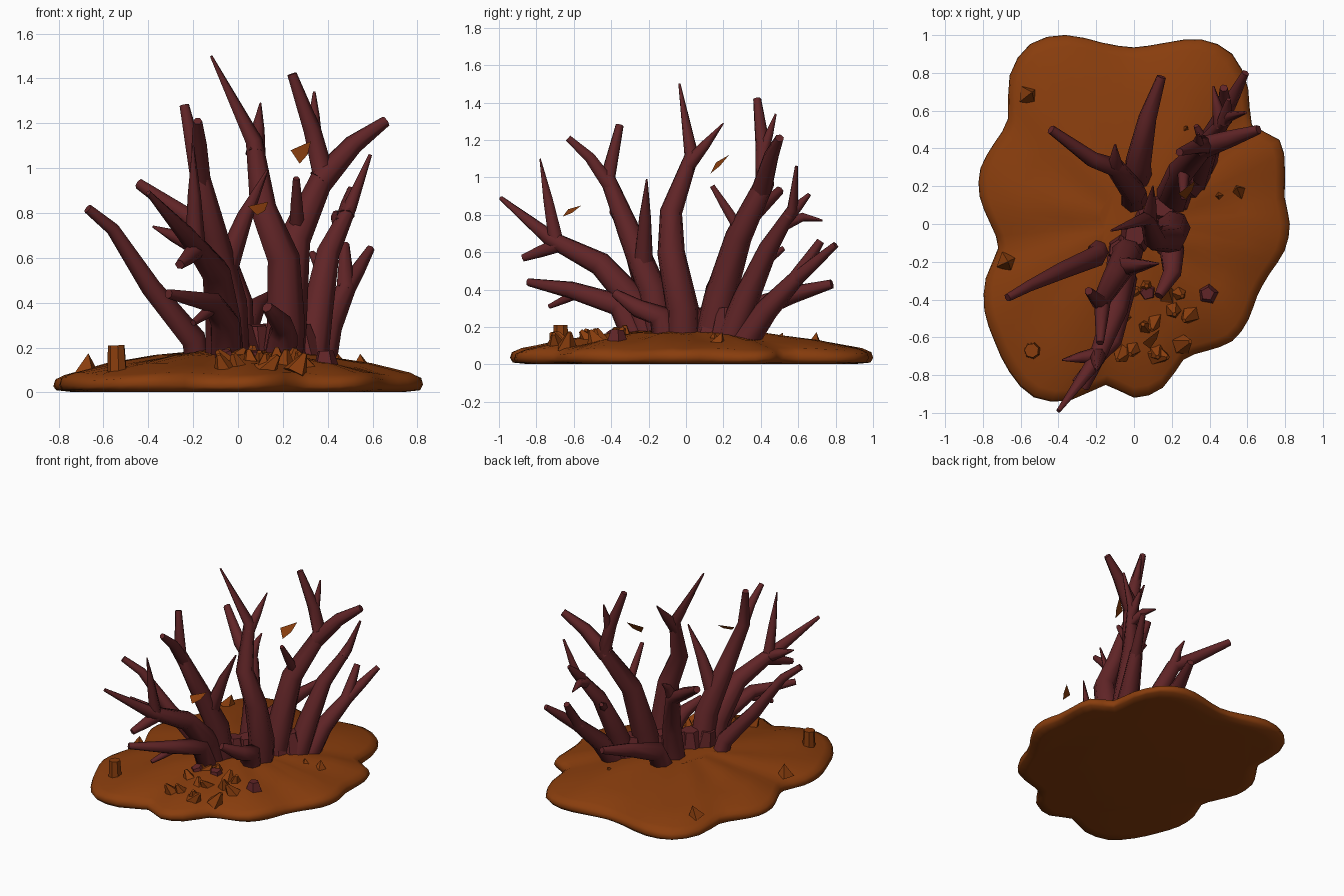
import bpy, bmesh, math, random
from mathutils import Vector, Matrix

if "Cube" in bpy.data.objects:
    bpy.data.objects.remove(bpy.data.objects["Cube"])
random.seed(4)


def material(name, rgb):
    m = bpy.data.materials.new(name)
    m.diffuse_color = (*rgb, 1)
    m.use_nodes = True
    m.node_tree.nodes["Principled BSDF"].inputs["Base Color"].default_value = m.diffuse_color
    return m


EARTH = material("rust earth", (0.25, 0.047, 0.004))
BARK = material("dark red bark", (0.118, 0.018, 0.020))


def finish(name, bm, mat, angle=62):
    bmesh.ops.recalc_face_normals(bm, faces=bm.faces)
    me = bpy.data.meshes.new(name)
    bm.to_mesh(me)
    bm.free()
    me.materials.append(mat)
    for p in me.polygons:
        p.use_smooth = True
    me.set_sharp_from_angle(angle=math.radians(angle))
    bpy.context.collection.objects.link(bpy.data.objects.new(name, me))


def loft(bm, rings):
    """Bridge rings of vertices and cap both ends."""
    n = len(rings[0])
    for a, b in zip(rings, rings[1:]):
        for k in range(n):
            j = (k + 1) % n
            bm.faces.new((a[k], a[j], b[j], b[k]))
    bm.faces.new(rings[0])
    bm.faces.new(rings[-1])


def tube(name, pts, r0, r1, sides=7):
    """Limb through the points, tapering mostly towards its tip."""
    bm = bmesh.new()
    rings, side, n, run = [], Vector((1, 0, 0)), len(pts), 0
    total = sum((b - a).length for a, b in zip(pts, pts[1:]))
    for i, p in enumerate(pts):
        run += (p - pts[max(i - 1, 0)]).length
        d = (pts[min(i + 1, n - 1)] - pts[max(i - 1, 0)]).normalized()
        side = (side - d * side.dot(d)).normalized()
        up = d.cross(side)
        r = r1 + (r0 - r1) * (1 - min(run / total, 1) ** 1.4)
        rings.append([bm.verts.new(p + r * (side * math.cos(t) + up * math.sin(t)))
                      for t in (math.tau * k / sides for k in range(sides))])
    loft(bm, rings)
    finish(name, bm, BARK)


def trunk(name, r0, r1, *pts):
    """Trunk with an added root reaching back into the mound."""
    pts = [Vector(p) for p in pts]
    root = Vector((pts[0].x * .9, pts[0].y * .7, .1))
    tube(name, [root] + pts, r0, r1)
    return pts


def twig(name, parent, t, tip, r0, r1, arch=.03):
    """Arched twig leaving a parent limb at point number t (fractional)."""
    i = min(int(t), len(parent) - 2)
    base, tip = parent[i].lerp(parent[i + 1], t - i), Vector(tip)
    mid = base.lerp(tip, .5) + Vector((0, 0, arch))
    tube(name, [base, mid, tip], r0, r1, 6)


# Earth mound: lobed outline as radii every 10 degrees, rounded, lofted to a low crown
radii = [.825, .81, .85, .89, .815, .94, 1.04, 1.04, .975, .935, .975, 1.065,
         1.1, 1.025, .87, .855, .865, .83, .76, .73, .835, .915, .965, 1.025,
         1.06, .995, .865, .92, .88, .765, .775, .81, .79, .755, .765, .81]
n = len(radii)
rounded = []
for k in range(n):
    a, b, c, d = (radii[(k + j) % n] for j in (-1, 0, 1, 2))
    rounded += [b, (9 * (b + c) - a - d) / 16]
bm = bmesh.new()
rings = []
for s, z in [(.9, .002), (.985, .01), (1, .03), (.99, .06), (.94, .083), (.72, .125), (.45, .162), (.22, .183)]:
    rings.append([bm.verts.new((s * r * math.cos(k * math.pi / n), s * r * math.sin(k * math.pi / n),
                                z + .006 * math.sin(k * .9 + s * 20) * (z > .02))) for k, r in enumerate(rounded)])
loft(bm, rings)
finish("earth_mound", bm, EARTH)

# Main trunks fanning out of the mound
centre = trunk("centre_trunk", .095, .006, (.21, -.02, .3), (.2, -.08, .6), (.11, -.08, .82),
               (.07, .03, 1.12), (-.12, -.035, 1.5))
back = trunk("back_trunk", .095, .022, (.22, .18, .35), (.25, .28, .68), (.38, .42, .97),
             (.33, .41, 1.17), (.24, .38, 1.42))
right = trunk("right_trunk", .083, .008, (.35, .32, .35), (.4, .44, .62), (.5, .57, .83), (.59, .59, 1.06))
left_back = trunk("left_back_trunk", .075, .025, (.0, .17, .4), (-.1, .3, .7), (-.22, .34, .78), (-.44, .5, .93))
left = trunk("left_trunk", .09, .022, (-.04, -.18, .4), (-.11, -.3, .7), (-.18, -.42, 1.0), (-.24, -.355, 1.28))
front = trunk("front_trunk", .09, .012, (-.07, -.26, .32), (-.1, -.46, .54), (-.2, -.72, .67), (-.4, -.99, .89))
trunk("outer_left_trunk", .06, .022, (-.2, -.17, .24), (-.39, -.25, .47), (-.56, -.33, .73), (-.67, -.39, .82))
low_right = trunk("low_right_trunk", .075, .022, (.4, .43, .29), (.48, .59, .46), (.475, .72, .66))
low_front = trunk("low_front_trunk", .075, .022, (-.06, -.36, .32), (-.11, -.62, .4), (-.31, -.84, .44))
low_back = trunk("low_back_trunk", .08, .025, (.02, .32, .28), (.07, .56, .37), (.145, .78, .43))
trunk("front_stub", .08, .025, (.2, -.14, .26), (.2, -.26, .3), (.13, -.38, .38))

# Forks and twigs
twig("centre_fork", centre, 2.8, (.1, .2, 1.29), .045, .004, 0)
twig("back_fork", back, 1.9, (.66, .5, 1.21), .06, .025)
twig("back_spike", back, 2.8, (.34, .48, 1.34), .035, .006, 0)
twig("back_twig", back, 1.1, (.26, .14, .955), .035, .015, 0)
twig("right_twig_high", right, 1.8, (.5, .66, .91), .04, .012, 0)
twig("right_twig_side", right, 1.6, (.42, .73, .77), .04, .005)
twig("right_twig_low", right, .7, (.33, .52, .62), .035, .015, 0)
twig("low_right_fork", low_right, .9, (.59, .8, .64), .045, .02, 0)
twig("left_back_twig", left_back, 1, (-.1, .42, .85), .045, .006)
twig("left_fork", left, 1.8, (-.18, -.63, 1.21), .045, .02)
twig("left_inner_fork", left, .4, (.13, -.21, .99), .06, .005)
twig("front_spike", front, 1.9, (-.2, -.78, 1.1), .045, .004, 0)
twig("front_twig", front, 1.8, (-.26, -.87, .57), .045, .022, 0)
twig("front_side_twig", front, 1.9, (-.38, -.72, .74), .045, .005, 0)
twig("low_front_twig", low_front, .8, (-.2, -.73, .31), .03, .014, 0)


def chunk(name, loc, radius, height, mat, sides=5, top=0.0, tilt=0.5):
    """Small broken cone of earth or bark."""
    bm = bmesh.new()
    bmesh.ops.create_cone(bm, cap_ends=True, segments=sides, radius1=radius,
                          radius2=radius * top, depth=height)
    rot = Matrix.Rotation(random.uniform(0, 6.28), 4, 'Z') @ Matrix.Rotation(random.uniform(-tilt, tilt), 4, 'X')
    bmesh.ops.transform(bm, matrix=Matrix.Translation(loc) @ rot, verts=bm.verts)
    finish(name, bm, mat, 30)


# Earth clods scattered in front of the trunks, spikes by the edge and a stump
for i in range(15):
    x = -.05 + .3 * (i % 5) / 4 + random.uniform(-.04, .04)
    y = -.66 + .16 * (i // 5) + random.uniform(-.05, .05)
    chunk(f"earth_clod_{i + 1}", (x, y, .19 - .09 * math.hypot(x, y)), .06, .1, EARTH, 5, .2, .8)
for i, (x, y) in enumerate([(-.55, .69), (-.67, -.2), (.27, .5), (.55, .18), (.45, .15)]):
    chunk(f"earth_spike_{i + 1}", (x, y, .13), .06, .09, EARTH, 4, 0, .6)
chunk("earth_stump", (-.54, -.67, .15), .045, .12, EARTH, 7, .85, .1)

# Bark fragments and the root collar
for i, (x, y) in enumerate([(.39, -.37), (.07, -.36), (-.06, -.38)]):
    chunk(f"bark_fragment_{i + 1}", (x, y, .15), .06, .07, BARK, 5, .6, .4)
for i in range(6):
    f = i / 5
    chunk(f"root_collar_{i + 1}", (-.06 + .34 * f, -.14 + .36 * f, .2), .11, .2, BARK, 7, .5, .2)

# Two loose flakes among the branches
for i, (x, y, z) in enumerate([(.28, .18, 1.07), (.09, -.61, .82)]):
    bm = bmesh.new()
    h = .05 - .02 * i
    vs = [bm.verts.new((x + a, y + b, z + c)) for a, b, c in
          [(-.045, -.02, .01), (.045, .05, h), (-.005, -.05, -h), (.03, .0, -.01)]]
    for f in [(0, 1, 3), (1, 2, 3), (2, 0, 3), (0, 2, 1)]:
        bm.faces.new([vs[k] for k in f])
    finish(f"loose_flake_{i + 1}", bm, EARTH, 30)
